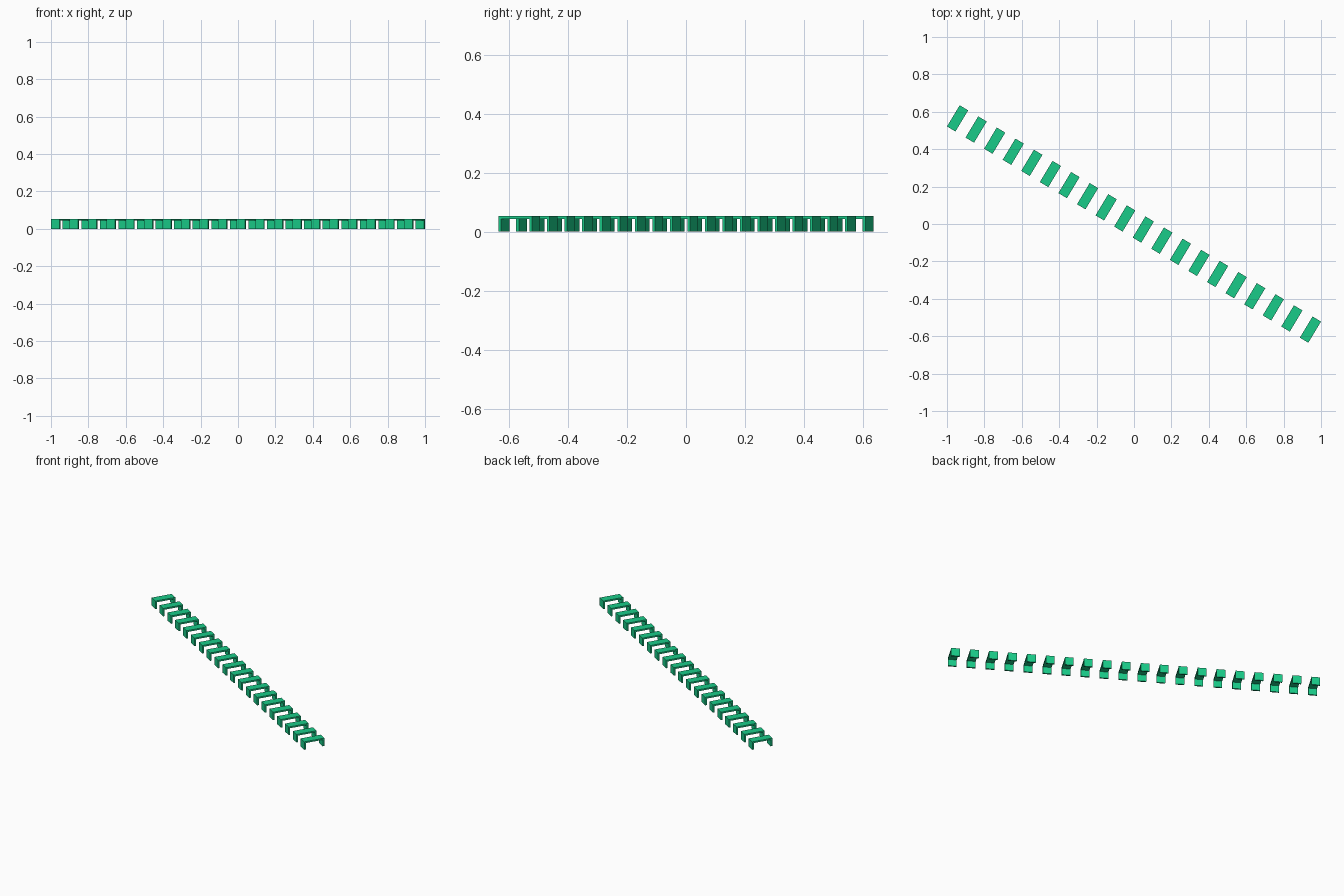
import bpy, bmesh, math

if "Cube" in bpy.data.objects:
    bpy.data.objects.remove(bpy.data.objects["Cube"])

COUNT = 20
W, L, H, T = 0.053, 0.132, 0.053, 0.010   # width, length, height, sheet thickness
ANGLE = math.radians(-30.9)
# distance from centre to the end staples, so the row spans exactly 2 units in x
c, s = math.cos(ANGLE), abs(math.sin(ANGLE))
REACH = (1 - (W * c + L * s) / 2) / c

mat = bpy.data.materials.new("green")
mat.diffuse_color = (0.01, 0.6, 0.25, 1)
mat.use_nodes = True
mat.node_tree.nodes["Principled BSDF"].inputs["Base Color"].default_value = mat.diffuse_color

# bent strip: inverted U profile in the local y-z plane, extruded along x
h = L / 2
profile = [(-h, 0), (-h + T, 0), (-h + T, H - T), (h - T, H - T),
           (h - T, 0), (h, 0), (h, H), (-h, H)]
bm = bmesh.new()
face = bm.faces.new([bm.verts.new((-W / 2, y, z)) for y, z in profile])
ext = bmesh.ops.extrude_face_region(bm, geom=[face])
moved = [g for g in ext["geom"] if isinstance(g, bmesh.types.BMVert)]
bmesh.ops.translate(bm, verts=moved, vec=(W, 0, 0))
bmesh.ops.recalc_face_normals(bm, faces=bm.faces)
mesh = bpy.data.meshes.new("bent_strip")
bm.to_mesh(mesh)
bm.free()
mesh.materials.append(mat)

# diagonal row of identical strips
for i in range(COUNT):
    d = -REACH + 2 * REACH * i / (COUNT - 1)
    ob = bpy.data.objects.new(f"bent_strip_{i + 1}", mesh)
    ob.location = (d * math.cos(ANGLE), d * math.sin(ANGLE), 0)
    ob.rotation_euler.z = ANGLE
    bpy.context.collection.objects.link(ob)
